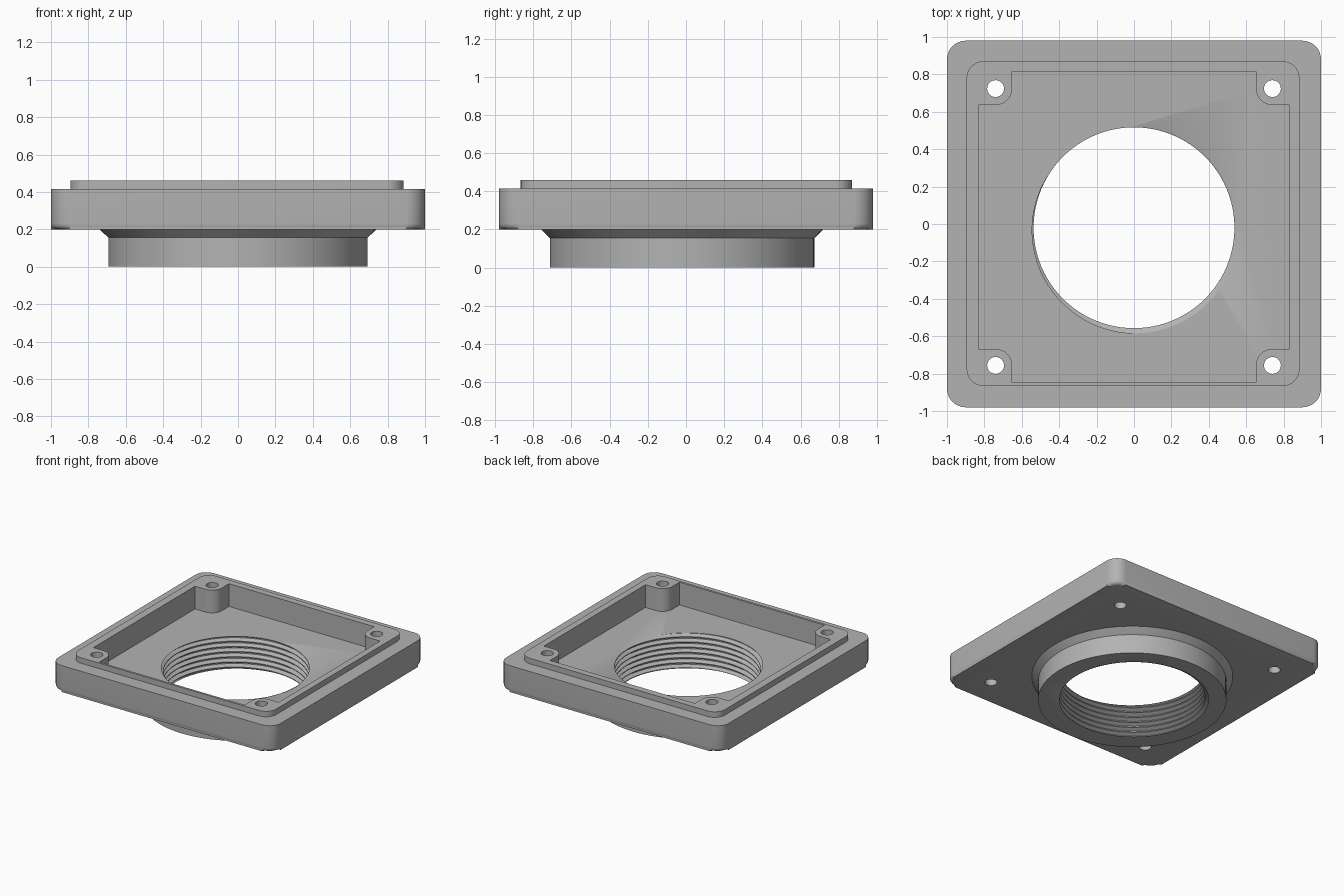
import bpy, bmesh, math

if "Cube" in bpy.data.objects:
    bpy.data.objects.remove(bpy.data.objects["Cube"], do_unlink=True)

grey = bpy.data.materials.new("satin grey")
grey.use_nodes = True
colour = (0.45, 0.45, 0.45, 1)
grey.diffuse_color = colour
grey.node_tree.nodes["Principled BSDF"].inputs["Base Color"].default_value = colour

TAU = math.tau
BORE_Y = -0.02      # the bore and collar sit slightly off centre
FLOOR = 0.275       # inside floor of the tray


def arc(cx, cy, r, start, sweep, steps):
    return [(cx + r * math.cos(start + sweep * i / steps),
             cy + r * math.sin(start + sweep * i / steps)) for i in range(steps + 1)]


def circle(cx, cy, r, n):
    return arc(cx, cy, r, 0, TAU, n)[:-1]


def rounded_rect(x0, x1, y0, y1, r):
    corners = [(x1 - r, y1 - r), (x0 + r, y1 - r), (x0 + r, y0 + r), (x1 - r, y0 + r)]
    return [p for i, c in enumerate(corners) for p in arc(*c, r, i * TAU / 4, TAU / 4, 8)]


def make_object(name, bm):
    bmesh.ops.recalc_face_normals(bm, faces=bm.faces)
    mesh = bpy.data.meshes.new(name)
    bm.to_mesh(mesh)
    bm.free()
    mesh.materials.append(grey)
    ob = bpy.data.objects.new(name, mesh)
    bpy.context.collection.objects.link(ob)
    return ob


def loft(name, sections, bottom_round=0):
    """Closed solid through a list of (outline, height) sections."""
    bm = bmesh.new()
    rings = [[bm.verts.new((x, y, z)) for x, y in pts] for pts, z in sections]
    n = len(rings[0])
    for low, high in zip(rings, rings[1:]):
        for i in range(n):
            k = (i + 1) % n
            bm.faces.new((low[i], low[k], high[k], high[i]))
    base = bm.faces.new(rings[0][::-1])
    bm.faces.new(rings[-1])
    if bottom_round:
        bmesh.ops.bevel(bm, geom=list(base.edges), offset=bottom_round,
                        segments=4, profile=0.5, affect='EDGES')
    return make_object(name, bm)


def prism(name, pts, z0, z1, bottom_round=0):
    return loft(name, [(pts, z0), (pts, z1)], bottom_round)


def combine(target, tool, operation):
    mod = target.modifiers.new(tool.name, 'BOOLEAN')
    mod.operation, mod.solver, mod.object = operation, 'EXACT', tool
    bpy.context.view_layer.objects.active = target
    bpy.ops.object.modifier_apply(modifier=mod.name)
    bpy.data.objects.remove(tool, do_unlink=True)


def thread_cutter(minor, major, pitch, turns, start):
    """Screw-shaped solid: a trapezoid tooth swept along a helix, capped at both ends."""
    seg = 96
    tooth = [(0, minor), (0.15, minor), (0.5, major), (0.65, major)]
    bm = bmesh.new()
    rows = []
    for j in range(seg * turns + 1):
        a = TAU * j / seg
        rows.append([bm.verts.new((r * math.cos(a), BORE_Y + r * math.sin(a),
                                   start + pitch * (j / seg + t))) for t, r in tooth])
    for j in range(seg * turns):
        for m in range(len(tooth) - 1):
            bm.faces.new((rows[j][m], rows[j + 1][m], rows[j + 1][m + 1], rows[j][m + 1]))
        if j + 1 + seg < len(rows):
            bm.faces.new((rows[j][-1], rows[j + 1][-1], rows[j + 1 + seg][0], rows[j + seg][0]))
    # close each end with a fan to the axis
    open_edges = [e for e in bm.edges if e.is_boundary]
    middle = start + pitch * turns / 2
    for at_top in (False, True):
        z = start + pitch * turns if at_top else start
        hub = bm.verts.new((0, BORE_Y, z))
        for e in open_edges:
            if (sum(v.co.z for v in e.verts) / 2 > middle) == at_top:
                bm.faces.new((*e.verts, hub))
    return make_object("thread_cutter", bm)


# plate with rounded lower edge, raised lip and flared collar
housing = prism("housing", rounded_rect(-1, 1, -0.98, 0.98, 0.1), 0.2, 0.415, 0.03)
combine(housing, prism("lip", rounded_rect(-0.895, 0.885, -0.866, 0.87, 0.09), 0.3, 0.46), 'UNION')
collar_levels = [(0, 0.693), (0.155, 0.693), (0.2, 0.74), (0.25, 0.74)]
combine(housing, loft("collar", [(circle(0, BORE_Y, r, 96), z) for z, r in collar_levels]), 'UNION')

# tray recess that leaves a rounded screw post in each corner
HOLE_X, HOLE_Y, MID_Y, POST = 0.74, 0.74, -0.016, 0.088
outline = []
for q, (sx, sy) in enumerate([(1, 1), (-1, 1), (-1, -1), (1, -1)]):
    wall_x, wall_y = sx * 0.832, MID_Y + sy * 0.832
    cx, cy = sx * HOLE_X, MID_Y + sy * HOLE_Y
    rounding = [(wall_x, cy - sy * POST)]
    rounding += [(cx - sx * POST * math.sin(t), cy - sy * POST * math.cos(t))
                 for t in (TAU / 4 * i / 8 for i in range(9))]
    rounding.append((cx - sx * POST, wall_y))
    outline += rounding if q % 2 == 0 else rounding[::-1]
combine(housing, prism("recess_cutter", outline, FLOOR, 0.6), 'DIFFERENCE')

# screw holes through the posts
for sx in (-1, 1):
    for sy in (-1, 1):
        hole = circle(sx * HOLE_X, MID_Y + sy * HOLE_Y, 0.045, 32)
        combine(housing, prism("hole_cutter", hole, 0.1, 0.6), 'DIFFERENCE')

# threaded bore
combine(housing, thread_cutter(0.537, 0.565, 0.042, 13, -0.12), 'DIFFERENCE')

bpy.ops.object.select_all(action='DESELECT')
housing.select_set(True)
bpy.context.view_layer.objects.active = housing
bpy.ops.object.shade_smooth_by_angle(angle=math.radians(30))
